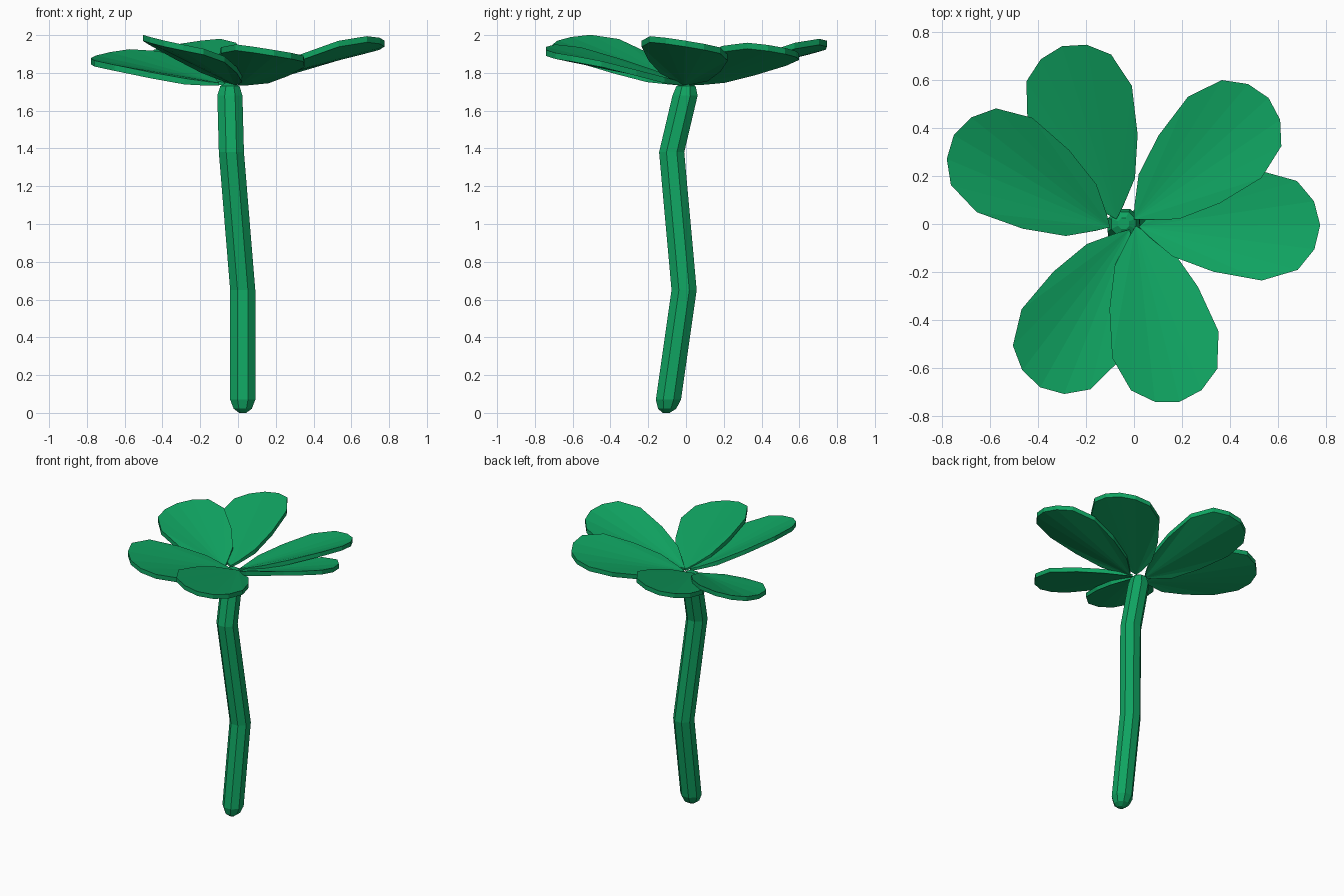
import bpy, bmesh, math

if "Cube" in bpy.data.objects:
    bpy.data.objects.remove(bpy.data.objects["Cube"])

green = bpy.data.materials.new("leaf green")
green.diffuse_color = (0.005, 0.37, 0.12, 1)
green.use_nodes = True
green.node_tree.nodes["Principled BSDF"].inputs["Base Color"].default_value = green.diffuse_color


def finish(name, bm):
    bmesh.ops.recalc_face_normals(bm, faces=bm.faces)
    me = bpy.data.meshes.new(name)
    bm.to_mesh(me)
    bm.free()
    me.materials.append(green)
    ob = bpy.data.objects.new(name, me)
    bpy.context.collection.objects.link(ob)


# Bent eight-sided stem with rounded ends: (x, y, z, radius)
rings = [(0.025, -0.105, 0.0, 0.02), (0.025, -0.10, 0.022, 0.052),
         (0.025, -0.093, 0.07, 0.072), (0.025, -0.01, 0.65, 0.072),
         (-0.035, -0.076, 1.38, 0.072), (-0.043, -0.005, 1.68, 0.072),
         (-0.043, 0.0, 1.73, 0.055), (-0.043, 0.002, 1.748, 0.025)]
bm = bmesh.new()
N = 8
loops = []
for x, y, z, r in rings:
    loops.append([bm.verts.new((x + r * math.cos((i + 0.5) * math.tau / N),
                                y + r * math.sin((i + 0.5) * math.tau / N), z))
                  for i in range(N)])
for a, b in zip(loops, loops[1:]):
    for i in range(N):
        j = (i + 1) % N
        bm.faces.new((a[i], a[j], b[j], b[i]))
bm.faces.new(loops[0])
bm.faces.new(loops[-1])
finish("stem", bm)

# Half outline of a petal: distance along axis, half width
half = [(0.07, 0.04), (0.17, 0.125), (0.34, 0.19), (0.54, 0.228), (0.69, 0.185), (0.76, 0.10)]
outline = [(u, -w) for u, w in half] + [(0.785, 0)] + [(u, w) for u, w in reversed(half)]


def petal(name, tip_x, tip_y, angle, slope, roll):
    """Thin cupped fan of flat facets spreading from the base point."""
    c, s = math.cos(math.radians(angle)), math.sin(math.radians(angle))
    bm = bmesh.new()

    def vert(u, v, dz):
        d = u - 0.785
        z = 1.735 + slope * u - roll * v + 0.6 * v * v + dz
        return bm.verts.new((tip_x + d * c - v * s, tip_y + d * s + v * c, z))

    pts = [(0.03, 0)] + outline
    top = [vert(u, v, min(0.016, 0.006 + 0.06 * u)) for u, v in pts]
    low = [vert(u, v, -min(0.016, 0.006 + 0.06 * u)) for u, v in pts]
    n = len(pts)
    for i in range(n):
        j = (i + 1) % n
        if i and j:
            bm.faces.new((top[0], top[i], top[j]))
            bm.faces.new((low[0], low[j], low[i]))
        bm.faces.new((top[i], low[i], low[j], top[j]))
    finish(name, bm)


# Six overlapping petals: tip x, tip y, heading, rise, roll
petals = [(0.775, -0.005, 0.5, 0.28, 0.16), (0.56, 0.525, 42, 0.23, 0.16),
          (-0.30, 0.74, 107.5, 0.26, 0.16), (-0.75, 0.37, 149.5, 0.18, 0.16),
          (-0.39, -0.68, 240.5, 0.28, 0.20), (0.19, -0.74, -76, 0.217, 0.16)]
for k, p in enumerate(petals):
    petal(f"petal_{k + 1}", *p)
